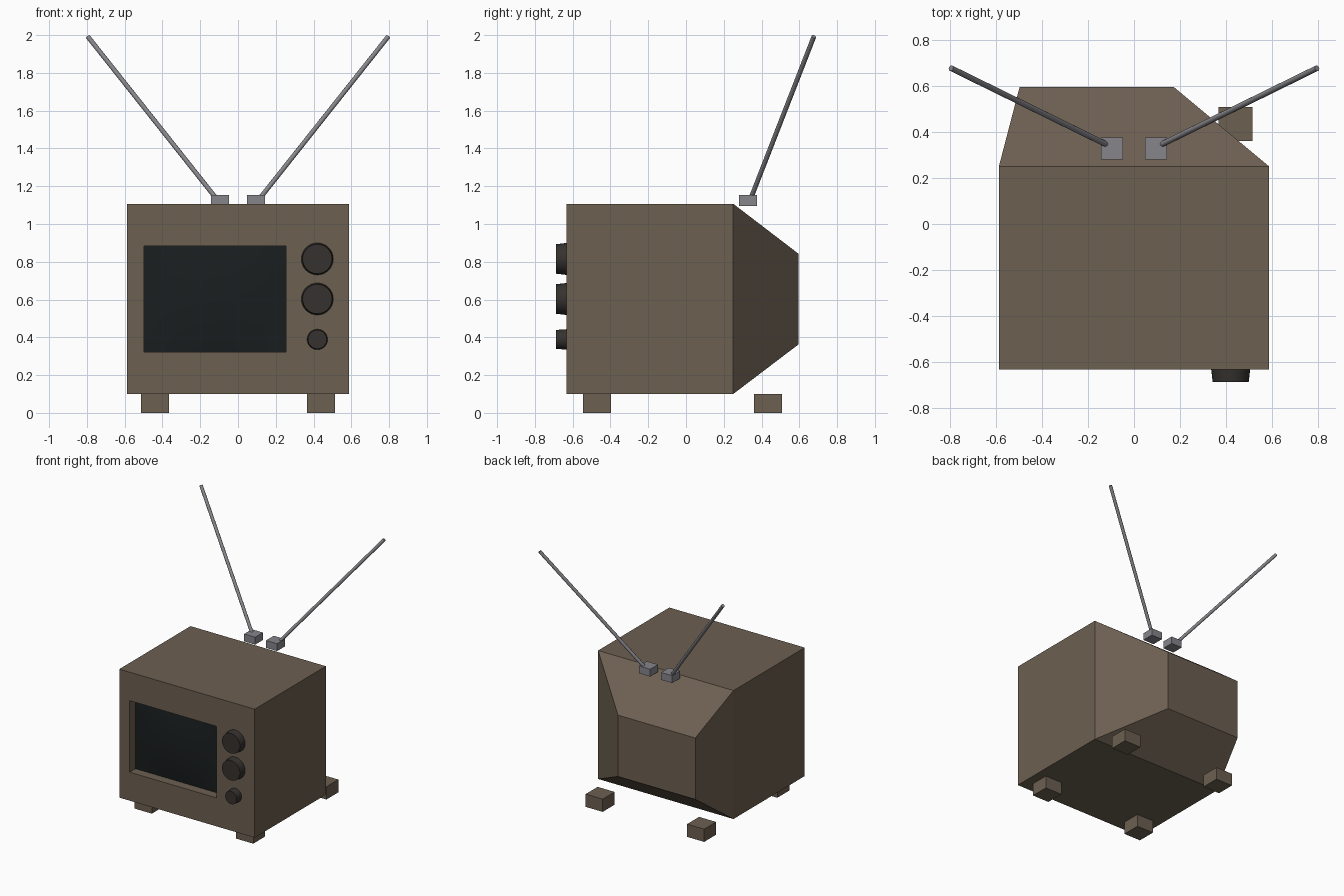
import bpy, bmesh, math
from mathutils import Vector

if "Cube" in bpy.data.objects:
    bpy.data.objects.remove(bpy.data.objects["Cube"])


def material(name, rgb):
    m = bpy.data.materials.new(name)
    m.diffuse_color = (*rgb, 1)
    m.use_nodes = True
    m.node_tree.nodes["Principled BSDF"].inputs["Base Color"].default_value = m.diffuse_color
    return m


BROWN = material("brown_case", (0.15, 0.115, 0.082))
GLASS = material("dark_glass", (0.010, 0.013, 0.013))
BLACK = material("dark_knob", (0.035, 0.031, 0.027))
METAL = material("grey_metal", (0.24, 0.24, 0.26))


def finish(bm, name, mat, smooth=False):
    bmesh.ops.recalc_face_normals(bm, faces=bm.faces)
    me = bpy.data.meshes.new(name)
    bm.to_mesh(me)
    bm.free()
    me.materials.append(mat)
    ob = bpy.data.objects.new(name, me)
    bpy.context.collection.objects.link(ob)
    if smooth:
        bpy.ops.object.select_all(action='DESELECT')
        ob.select_set(True)
        bpy.context.view_layer.objects.active = ob
        bpy.ops.object.shade_smooth_by_angle(angle=math.radians(35))
    return ob


def box(name, lo, hi, mat):
    bm = bmesh.new()
    bmesh.ops.create_cube(bm, size=1)
    lo, hi = Vector(lo), Vector(hi)
    for v in bm.verts:
        v.co = (lo + hi) / 2 + v.co * (hi - lo)
    return finish(bm, name, mat)


def rod(name, a, b, r1, r2, segments, mat):
    a, b = Vector(a), Vector(b)
    bm = bmesh.new()
    bmesh.ops.create_cone(bm, cap_ends=True, segments=segments,
                          radius1=r1, radius2=r2, depth=(b - a).length)
    turn = (b - a).to_track_quat('Z', 'Y')
    for v in bm.verts:
        v.co = (a + b) / 2 + turn @ v.co
    return finish(bm, name, mat, True)


# Case: rectangular rings lofted from the tapered back to the screen recess
# each ring is y, x min, x max, z min, z max
SX0, SX1, SZ0, SZ1 = -0.497, 0.254, 0.323, 0.884
RECESS = -0.56
rings = [(0.595, -0.497, 0.173, 0.362, 0.843),
         (0.25, -0.587, 0.587, 0.10, 1.107),
         (-0.632, -0.587, 0.587, 0.10, 1.107),
         (-0.632, SX0, SX1, SZ0, SZ1),
         (RECESS, SX0, SX1, SZ0, SZ1)]
bm = bmesh.new()
loops = [[bm.verts.new((x, y, z)) for x, z in ((x0, z0), (x1, z0), (x1, z1), (x0, z1))]
         for y, x0, x1, z0, z1 in rings]
for a, b in zip(loops, loops[1:]):
    for i in range(4):
        j = (i + 1) % 4
        bm.faces.new((a[i], a[j], b[j], b[i]))
bm.faces.new(loops[0])
finish(bm, "case", BROWN)

# Screen: gently bulging glass at the bottom of the recess
bm = bmesh.new()
bmesh.ops.create_grid(bm, x_segments=12, y_segments=10, size=1)
for v in bm.verts:
    u, w = v.co.x, v.co.y
    v.co = ((SX0 + SX1) / 2 + u * (SX1 - SX0) / 2,
            RECESS - 0.025 * (1 - u * u) * (1 - w * w),
            (SZ0 + SZ1) / 2 + w * (SZ1 - SZ0) / 2)
for f in bm.faces:
    f.normal_update()
screen = finish(bm, "screen", GLASS, True)
if screen.data.polygons[0].normal.y > 0:
    screen.data.flip_normals()

# Control knobs
for name, z, r in (("upper_knob", 0.815, 0.086), ("middle_knob", 0.603, 0.086),
                   ("small_knob", 0.389, 0.055)):
    rod(name, (0.42, -0.62, z), (0.42, -0.687, z), r, r * 0.91, 32, BLACK)

# Feet, antenna sockets and antennas, mirrored left and right
for side, s in (("left", -1), ("right", 1)):
    for end, y in (("front", -0.471), ("back", 0.435)):
        box(f"{end}_{side}_foot", (s * 0.44 - 0.074, y - 0.074, 0),
            (s * 0.44 + 0.074, y + 0.074, 0.10), BROWN)
    box(f"{side}_antenna_socket", (s * 0.095 - 0.048, 0.28, 1.095),
        (s * 0.095 + 0.048, 0.376, 1.153), METAL)
    rod(f"{side}_antenna", (s * 0.115, 0.343, 1.135), (s * 0.795, 0.677, 1.992),
        0.0125, 0.0125, 12, METAL)
